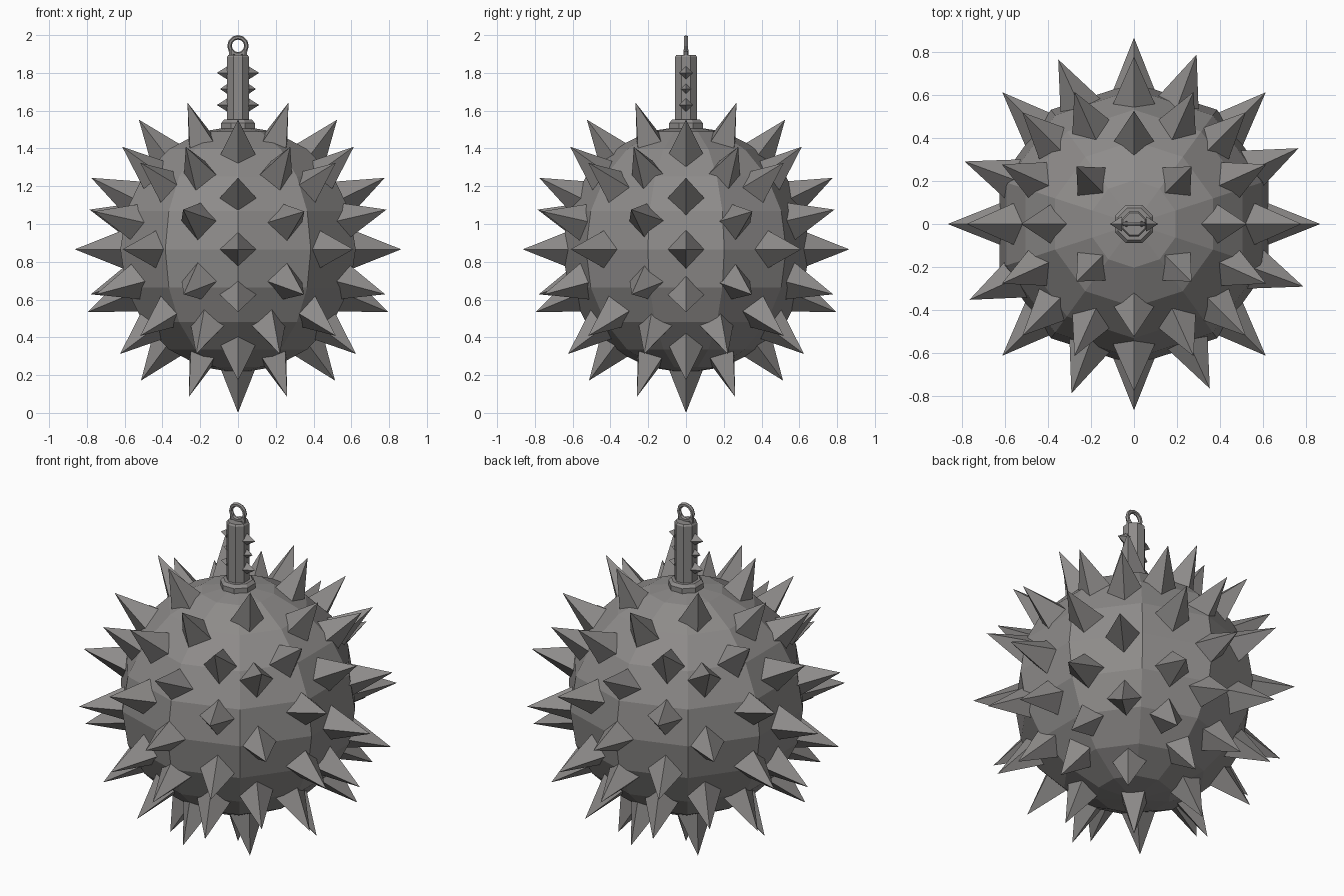
import bpy, bmesh, math
from mathutils import Vector, Matrix

if "Cube" in bpy.data.objects:
    bpy.data.objects.remove(bpy.data.objects["Cube"])

CZ = 0.866  # height of the ball centre
steel = bpy.data.materials.new("dull_grey_steel")
steel.diffuse_color = (0.27, 0.26, 0.255, 1)
steel.use_nodes = True
steel.node_tree.nodes["Principled BSDF"].inputs["Base Color"].default_value = steel.diffuse_color


def make(name, bm):
    bmesh.ops.recalc_face_normals(bm, faces=bm.faces)
    me = bpy.data.meshes.new(name)
    bm.to_mesh(me)
    bm.free()
    me.materials.append(steel)
    ob = bpy.data.objects.new(name, me)
    bpy.context.collection.objects.link(ob)
    return ob


def pyramid(bm, base, tip, radius):
    # four-sided spike with its corners along the meridian
    d = (tip - base).normalized()
    side = Vector((0, 0, 1)).cross(d)
    side = side.normalized() if side.length > 1e-3 else Vector((1, 0, 0))
    up = d.cross(side)
    ring = [bm.verts.new(base + v * radius) for v in (side, up, -side, -up)]
    top = bm.verts.new(tip)
    bm.faces.new(ring[::-1])
    for i in range(4):
        bm.faces.new((ring[i], ring[(i + 1) % 4], top))


def prism(bm, r1, r2, z0, z1, n=8):
    m = Matrix.Translation((0, 0, (z0 + z1) / 2)) @ Matrix.Rotation(math.pi / n, 4, 'Z')
    bmesh.ops.create_cone(bm, cap_ends=True, segments=n, radius1=r1, radius2=r2,
                          depth=z1 - z0, matrix=m)


# ball
bm = bmesh.new()
bmesh.ops.create_uvsphere(bm, u_segments=10, v_segments=10, radius=0.655)
a = max(bm.verts, key=lambda v: v.co.y - abs(v.co.z) * 9).co
turn = math.pi / 2 - math.atan2(a.y, a.x)
if abs(a.x) < 0.01:
    turn = 0
bmesh.ops.transform(bm, matrix=Matrix.Translation((0, 0, CZ)) @ Matrix.Rotation(turn, 4, 'Z'),
                    verts=bm.verts)
make("ball", bm)

# spikes: one quarter of the tip directions, repeated four times around z
quarter = [
    (0, -0.865, 0), (0.612, -0.612, 0),
    (-0.29, -0.785, 0.21), (0.35, -0.76, 0.2),
    (-0.29, -0.785, -0.24), (0.35, -0.755, -0.24),
    (0, -0.77, 0.375), (0, -0.79, -0.33),
    (-0.275, -0.61, 0.54), (0.275, -0.61, 0.54),
    (-0.22, -0.62, -0.55), (0.22, -0.62, -0.55),
    (0.52, -0.52, 0.46), (0.52, -0.52, -0.46),
    (0, -0.52, 0.68), (0, -0.51, -0.69),
    (0.265, -0.265, 0.77), (0.26, -0.26, -0.78),
]
bm = bmesh.new()
c = Vector((0, 0, CZ))
for p in quarter:
    for k in range(4):
        t = Matrix.Rotation(k * math.pi / 2, 3, 'Z') @ Vector(p)
        d = t.normalized()
        pyramid(bm, c + d * 0.595, c + d * 0.864, 0.107)
pyramid(bm, c - Vector((0, 0, 0.595)), Vector((0, 0, 0.001)), 0.107)
make("spikes", bm)

# handle post and collar
bm = bmesh.new()
prism(bm, 0.062, 0.062, 1.46, 1.885)
prism(bm, 0.062, 0.055, 1.885, 1.895)
make("handle_post", bm)
bm = bmesh.new()
prism(bm, 0.096, 0.096, 1.49, 1.535)
prism(bm, 0.096, 0.08, 1.535, 1.552)
make("collar", bm)

# studs on both sides of the post
bm = bmesh.new()
for s in (-1, 1):
    for z, tip, r in ((1.8, 0.112, 0.036), (1.715, 0.095, 0.028), (1.63, 0.112, 0.036)):
        pyramid(bm, Vector((s * 0.055, 0, z)), Vector((s * tip, 0, z)), r)
make("post_studs", bm)

# hanging ring with small feet
bpy.ops.mesh.primitive_torus_add(major_segments=12, minor_segments=6, major_radius=0.045,
                                 minor_radius=0.012, location=(0, 0, 1.943),
                                 rotation=(math.pi / 2, 0, 0))
ring = bpy.context.object
ring.name = "hanging_ring"
ring.data.materials.append(steel)
bm = bmesh.new()
for s in (-1, 1):
    bmesh.ops.create_cone(bm, cap_ends=True, segments=6, radius1=0.014, radius2=0.012, depth=0.05,
                          matrix=Matrix.Translation((s * 0.036, 0, 1.9)))
make("ring_feet", bm)
